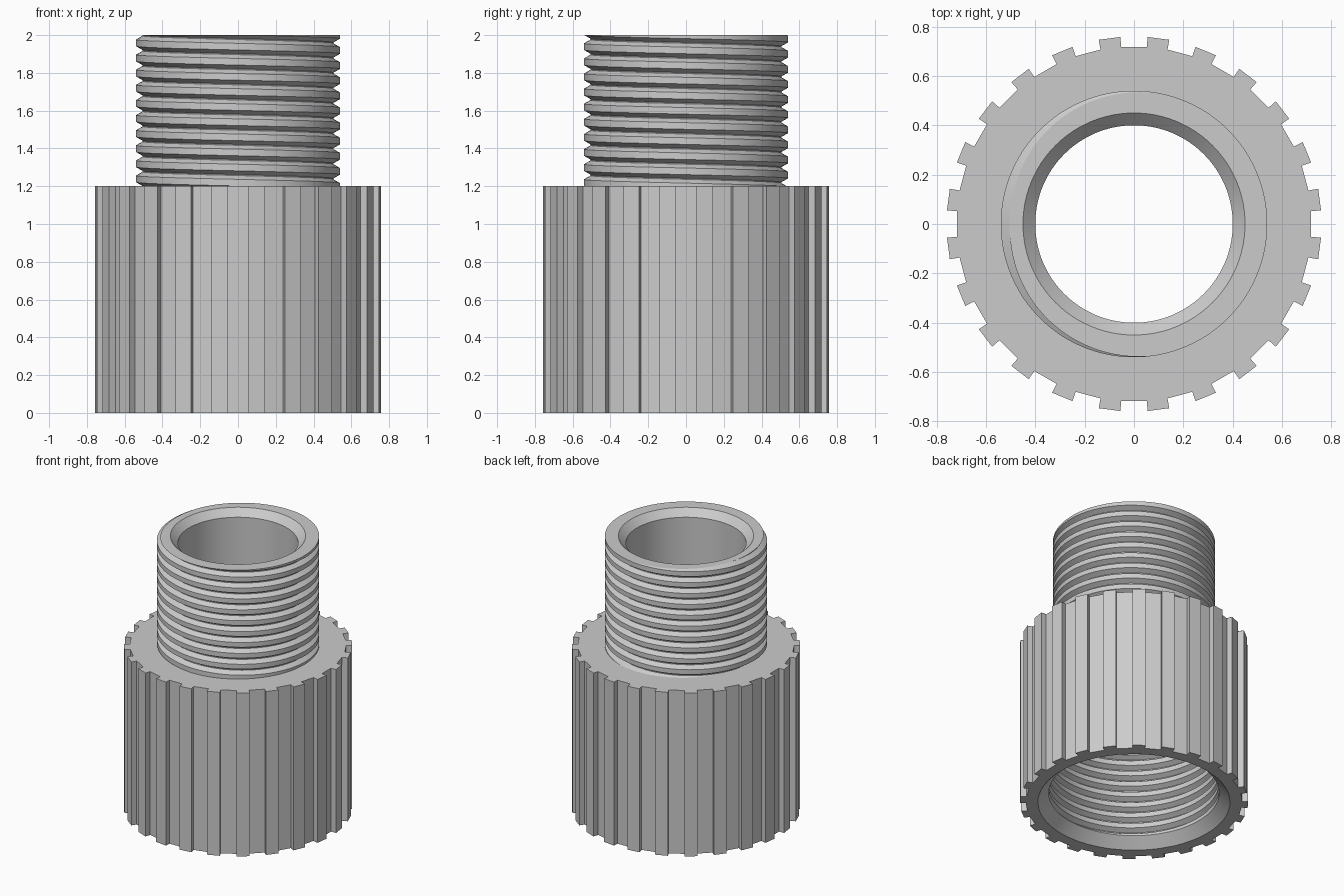
import bpy, bmesh, math

cube = bpy.data.objects.get("Cube")
if cube:
    bpy.data.objects.remove(cube, do_unlink=True)

PITCH = 0.08
STEPS = 144
TEETH = 24
TOP, COLLAR, SHOULDER = 2.0, 1.2, 1.0

grey = bpy.data.materials.new("plain grey")
grey.use_nodes = True
COLOUR = (0.6, 0.6, 0.6, 1)
grey.diffuse_color = COLOUR
grey.node_tree.nodes["Principled BSDF"].inputs["Base Color"].default_value = COLOUR


def finish(bm, name):
    bmesh.ops.remove_doubles(bm, verts=bm.verts, dist=1e-5)
    bmesh.ops.dissolve_degenerate(bm, edges=bm.edges, dist=1e-6)
    bmesh.ops.recalc_face_normals(bm, faces=bm.faces)
    mesh = bpy.data.meshes.new(name)
    bm.to_mesh(mesh)
    bm.free()
    mesh.materials.append(grey)
    obj = bpy.data.objects.new(name, mesh)
    bpy.context.collection.objects.link(obj)
    return obj


def skin(bm, rows, closed=False):
    """Join neighbouring rows of points with quads."""
    rows = [[bm.verts.new(p) for p in row] for row in rows]
    pairs = list(zip(rows, rows[1:]))
    for a, b in pairs:
        n = len(a)
        for i in range(n if closed else n - 1):
            j = (i + 1) % n
            bm.faces.new((a[i], a[j], b[j], b[i]))


def thread_column(angle, low, high, root, crest):
    """Radius and height down one side of a helical thread, trimmed at both ends."""
    turn = PITCH * (angle - math.radians(175)) / math.tau
    shape = [(0.0225, crest), (0.0025, root), (-0.0025, root), (-0.0225, crest)]
    points = []
    for k in range(2, -int((high - low) / PITCH) - 4, -1):
        points += [(r, high - turn + k * PITCH + dz) for dz, r in shape]
    column = []
    for end in (high, low):
        for (r1, z1), (r2, z2) in zip(points, points[1:]):
            if z1 >= end > z2:
                column.append((r1 + (r2 - r1) * (z1 - end) / (z1 - z2), end))
    first, last = column
    return [first if z > high else last if z < low else (r, z) for r, z in points]


# Threaded spout, through bore and threaded socket, as one turned shell
bm = bmesh.new()
columns = []
for i in range(STEPS + 1):
    a = math.tau * i / STEPS
    spout = thread_column(a, COLLAR, TOP, 0.505, 0.54)
    socket = thread_column(a, 0.07, SHOULDER, 0.60, 0.567)
    section = spout[::-1] + [(0.45, TOP), (0.40, TOP - 0.05), (0.40, SHOULDER)]
    section += socket + [(0.567, 0.07), (0.64, 0)]
    columns.append([(r * math.cos(a), r * math.sin(a), z) for r, z in section])
skin(bm, columns)
shell = finish(bm, "threaded_spout_and_socket")

# Ribbed collar with parallel-sided grooves
GROOVE, FLOOR, RIM = 0.055, 0.718, 0.76
outline = []
for i in range(TEETH):
    a = math.tau * i / TEETH
    out = math.sqrt(RIM ** 2 - GROOVE ** 2)
    for u, v in ((out, -GROOVE), (FLOOR, -GROOVE), (FLOOR, GROOVE), (out, GROOVE)):
        outline.append((u * math.cos(a) - v * math.sin(a), u * math.sin(a) + v * math.cos(a)))


def ring(z, radius=None):
    scale = [radius / math.hypot(x, y) if radius else 1 for x, y in outline]
    return [(x * s, y * s, z) for (x, y), s in zip(outline, scale)]


bm = bmesh.new()
skin(bm, [ring(COLLAR, 0.48), ring(COLLAR), ring(0), ring(0, 0.64)], closed=True)
finish(bm, "ribbed_collar")

bpy.ops.object.select_all(action="DESELECT")
shell.select_set(True)
bpy.context.view_layer.objects.active = shell
bpy.ops.object.shade_smooth_by_angle(angle=math.radians(25))
